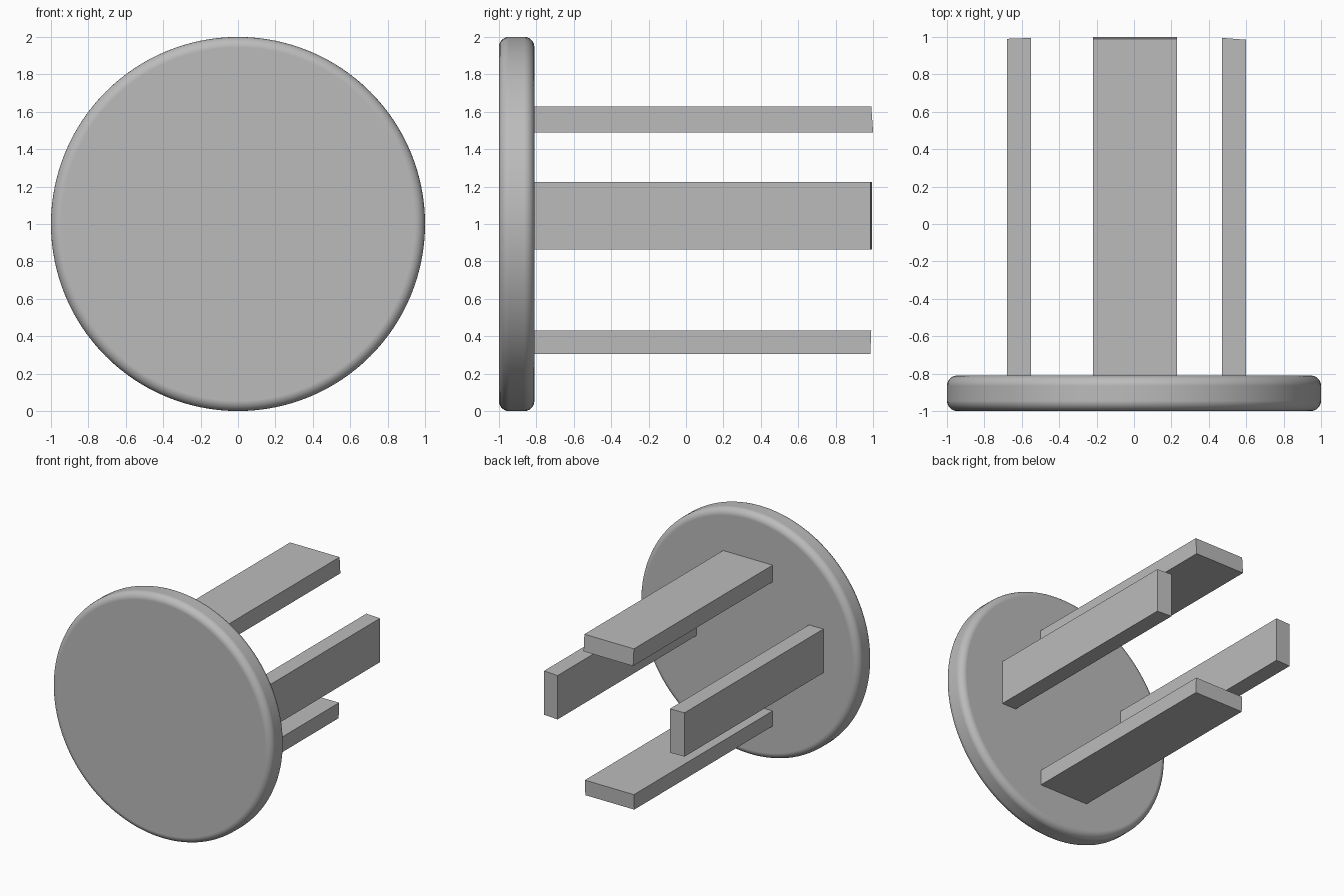
import bpy, bmesh, math

if "Cube" in bpy.data.objects:
    bpy.data.objects.remove(bpy.data.objects["Cube"])

grey = bpy.data.materials.new("dark_grey")
grey.diffuse_color = (0.5, 0.5, 0.5, 1)
grey.use_nodes = True
grey.node_tree.nodes["Principled BSDF"].inputs["Base Color"].default_value = grey.diffuse_color


def prong(name, x0, x1, z0, z1, tips):
    """Flat bar running back from the disc; tips gives the end y at each corner."""
    bm = bmesh.new()
    corners = [(x0, z0), (x1, z0), (x1, z1), (x0, z1)]
    front = [bm.verts.new((x, -0.83, z)) for x, z in corners]
    back = [bm.verts.new((x, y, z)) for (x, z), y in zip(corners, tips)]
    bm.faces.new(front)
    bm.faces.new(back[::-1])
    for i in range(4):
        j = (i + 1) % 4
        bm.faces.new((front[i], back[i], back[j], front[j]))
    bmesh.ops.recalc_face_normals(bm, faces=bm.faces)
    mesh = bpy.data.meshes.new(name)
    bm.to_mesh(mesh)
    bm.free()
    mesh.materials.append(grey)
    bpy.context.collection.objects.link(bpy.data.objects.new(name, mesh))


# Round head with softened rims
bpy.ops.mesh.primitive_cylinder_add(vertices=128, radius=1, depth=0.19,
                                    location=(0, -0.905, 1),
                                    rotation=(math.pi / 2, 0, 0))
disc = bpy.context.object
disc.name = "disc_head"
disc.data.materials.append(grey)
bpy.ops.object.shade_smooth_by_angle(angle=math.radians(30))
bevel = disc.modifiers.new("rim", 'BEVEL')
bevel.width = 0.055
bevel.segments = 6
bevel.limit_method = 'ANGLE'
bevel.angle_limit = math.radians(40)
bevel.harden_normals = True

# Four prongs around the centre, ends sloping slightly
prong("top_prong", -0.22, 0.23, 1.49, 1.627, (1.0, 1.0, 0.99, 0.99))
prong("bottom_prong", -0.22, 0.225, 0.305, 0.43, (0.985, 0.985, 0.99, 0.99))
prong("left_prong", -0.68, -0.55, 0.865, 1.225, (0.99, 0.995, 0.995, 0.99))
prong("right_prong", 0.47, 0.60, 0.865, 1.225, (0.995, 0.985, 0.985, 0.995))
